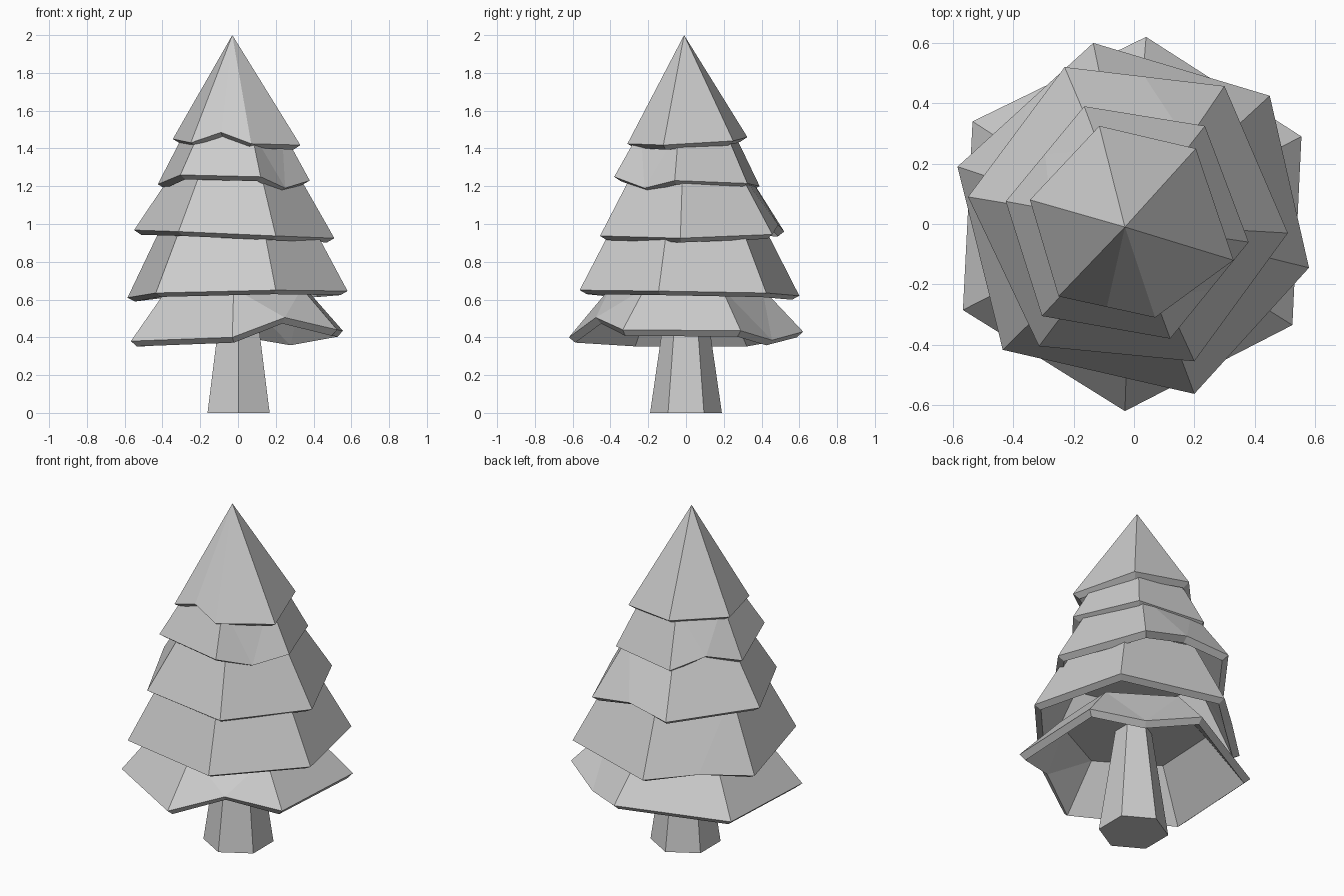
import bpy, bmesh, math
from mathutils import Vector

if "Cube" in bpy.data.objects:
    bpy.data.objects.remove(bpy.data.objects["Cube"])


def branch_tier(name, rim, top_z, top_scale, mids, centre=(-0.01, 0.0)):
    """Hollow six-sided skirt; mids = {side: z} bends the rim halfway along a side."""
    bm = bmesh.new()
    c = Vector((*centre, top_z))
    low = [bm.verts.new(p) for p in rim]
    if top_scale == 0:
        top = [bm.verts.new(c)] * 6
    else:
        top = [bm.verts.new((c.x + (x - c.x) * top_scale,
                             c.y + (y - c.y) * top_scale, top_z)) for x, y, z in rim]

    def face(*vs):
        vs = list(dict.fromkeys(vs))
        if len(vs) > 2:
            bm.faces.new(vs)

    for i in range(6):
        j = (i + 1) % 6
        if i in mids:
            p = (low[i].co + low[j].co) / 2
            m = bm.verts.new((p.x, p.y, mids[i]))
            face(low[j], m, top[j])
            face(m, top[i], top[j])
            face(m, low[i], top[i])
        else:
            face(low[j], low[i], top[i], top[j])
    face(*reversed(top))
    me = bpy.data.meshes.new(name)
    bm.to_mesh(me)
    bm.free()
    ob = bpy.data.objects.new(name, me)
    bpy.context.collection.objects.link(ob)
    sol = ob.modifiers.new("thickness", 'SOLIDIFY')
    sol.thickness = 0.045
    sol.offset = -1


# Tapered trunk
bpy.ops.mesh.primitive_cone_add(vertices=6, radius1=0.19, radius2=0.10,
                                depth=0.62, location=(0.003, 0, 0.31))
bpy.context.object.name = "trunk"

# Branch tiers from bottom to top, rim points clockwise from the back
branch_tier("branches_1", [(0.04, 0.62, 0.43), (0.555, 0.29, 0.435), (0.525, -0.335, 0.44),
                           (-0.03, -0.62, 0.40), (-0.567, -0.285, 0.38), (-0.535, 0.34, 0.38)],
            0.66, 0.65, {0: 0.385, 2: 0.505})
branch_tier("branches_2", [(-0.135, 0.60, 0.62), (0.45, 0.425, 0.635), (0.58, -0.145, 0.645),
                           (0.20, -0.563, 0.65), (-0.435, -0.417, 0.635), (-0.585, 0.19, 0.61)],
            1.02, 0.66, {5: 0.635})
branch_tier("branches_3", [(-0.23, 0.52, 0.96), (0.30, 0.457, 0.945), (0.51, -0.03, 0.925),
                           (0.20, -0.455, 0.937), (-0.315, -0.405, 0.96), (-0.55, 0.09, 0.968)],
            1.29, 0.60, {0: 0.995})
branch_tier("branches_4", [(-0.165, 0.39, 1.20), (0.235, 0.325, 1.215), (0.38, -0.06, 1.23),
                           (0.12, -0.38, 1.25), (-0.305, -0.305, 1.26), (-0.425, 0.075, 1.21)],
            1.50, 0.63, {2: 1.19, 5: 1.26}, (-0.02, 0))
branch_tier("tree_top", [(-0.115, 0.325, 1.46), (0.205, 0.25, 1.44), (0.33, -0.12, 1.418),
                         (0.07, -0.31, 1.425), (-0.25, -0.24, 1.43), (-0.345, 0.08, 1.45)],
            2.0, 0, {3: 1.485}, (-0.03, -0.01))
